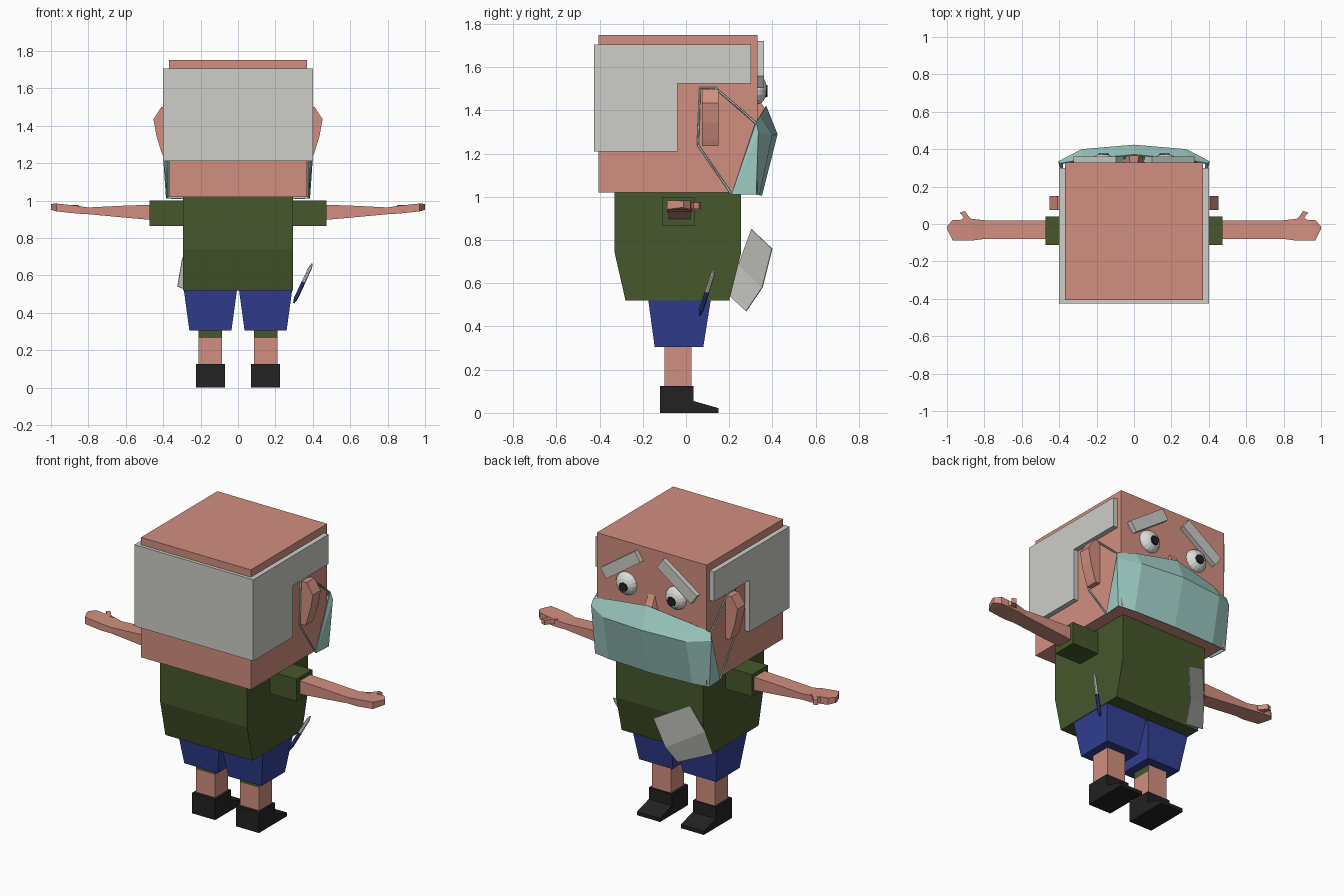
import bpy, bmesh, math
from mathutils import Vector, Matrix

if "Cube" in bpy.data.objects:
    bpy.data.objects.remove(bpy.data.objects["Cube"])


def mat(name, r, g, b):
    m = bpy.data.materials.new(name)
    m.diffuse_color = (r, g, b, 1)
    m.use_nodes = True
    m.node_tree.nodes["Principled BSDF"].inputs["Base Color"].default_value = m.diffuse_color
    return m


SKIN = mat("skin", 0.645, 0.275, 0.216)
GREY = mat("grey", 0.61, 0.61, 0.58)
GREEN = mat("green", 0.062, 0.095, 0.025)
BLUE = mat("blue", 0.032, 0.050, 0.29)
BLACK = mat("black", 0.016, 0.016, 0.016)
TEAL = mat("teal", 0.36, 0.63, 0.58)
WHITE = mat("white", 0.72, 0.72, 0.70)


def make(name, bm, *mats, fix=True):
    if fix:
        bmesh.ops.recalc_face_normals(bm, faces=bm.faces[:])
    me = bpy.data.meshes.new(name)
    bm.to_mesh(me)
    bm.free()
    for m in mats:
        me.materials.append(m)
    ob = bpy.data.objects.new(name, me)
    bpy.context.collection.objects.link(ob)
    return ob


def loft(name, rings, *mats):
    """Join equal-length rings of points and cap both ends."""
    bm = bmesh.new()
    vs = [[bm.verts.new(p) for p in r] for r in rings]
    n = len(vs[0])
    for a, b in zip(vs, vs[1:]):
        for i in range(n):
            j = (i + 1) % n
            bm.faces.new((a[i], a[j], b[j], b[i]))
    bm.faces.new(vs[0])
    bm.faces.new(vs[-1])
    return make(name, bm, *mats)


def rect(x0, x1, y0, y1, z):
    return [(x0, y0, z), (x1, y0, z), (x1, y1, z), (x0, y1, z)]


def box(name, x, y, z, m):
    return loft(name, [rect(*x, *y, z[0]), rect(*x, *y, z[1])], m)


def slab_x(name, yz, x0, x1, m):
    """Side profile (y, z) extruded along x."""
    return loft(name, [[(x, y, z) for y, z in yz] for x in (x0, x1)], m)


def rod(name, a, b, r0, r1, m, sides=8):
    a, b = Vector(a), Vector(b)
    d = b - a
    bm = bmesh.new()
    bmesh.ops.create_cone(bm, cap_ends=True, segments=sides, radius1=r0, radius2=r1, depth=d.length,
                          matrix=Matrix.Translation((a + b) / 2) @ d.to_track_quat('Z', 'Y').to_matrix().to_4x4())
    return make(name, bm, m)


# Head, hair and torso
box("head", (-0.37, 0.37), (-0.405, 0.33), (1.02, 1.75), SKIN)
box("hair_back", (-0.40, 0.40), (-0.425, -0.40), (1.21, 1.705), GREY)
loft("torso", [rect(-0.293, 0.293, -0.28, 0.20, 0.52), rect(-0.293, 0.293, -0.33, 0.255, 0.74),
               rect(-0.293, 0.293, -0.33, 0.255, 1.02)], GREEN)

# Nose wedge
bm = bmesh.new()
for p in [(-0.02, 0.32, 1.49), (0.02, 0.32, 1.49), (-0.06, 0.32, 1.33), (0.06, 0.32, 1.33),
          (-0.03, 0.39, 1.36), (0.03, 0.39, 1.36)]:
    bm.verts.new(p)
bmesh.ops.convex_hull(bm, input=bm.verts[:])
make("nose", bm, SKIN)

for s, side in ((-1, "left"), (1, "right")):
    # Side hair and ear
    slab_x("hair_" + side, [(-0.42, 1.21), (-0.04, 1.21), (-0.04, 1.525), (0.30, 1.525),
                            (0.30, 1.705), (-0.42, 1.705)], s * 0.36, s * 0.40, GREY)
    ear = [(0.36, 1.50), (0.41, 1.50), (0.452, 1.435), (0.436, 1.345), (0.41, 1.26), (0.40, 1.235), (0.36, 1.235)]
    loft("ear_" + side, [[(s * x, y, z) for x, z in ear] for y in (0.075, 0.15)], SKIN)

    # Eye with a dark pupil disc
    bm = bmesh.new()
    bmesh.ops.create_uvsphere(bm, u_segments=16, v_segments=10, radius=1,
                              matrix=Matrix.Translation((s * 0.167, 0.325, 1.497)) @
                              Matrix.Diagonal((0.07, 0.05, 0.07, 1)) @ Matrix.Rotation(math.pi / 2, 4, 'X'))
    make("eye_" + side, bm, WHITE)
    rod("pupil_" + side, (s * 0.163, 0.368, 1.49), (s * 0.163, 0.377, 1.49), 0.029, 0.027, BLACK)

    # Slanted eyebrow
    bm = bmesh.new()
    bmesh.ops.create_cube(bm, size=1, matrix=Matrix.Translation((s * 0.19, 0.34, 1.612)) @
                          Matrix.Rotation(s * math.radians(35), 4, 'Y') @ Matrix.Diagonal((0.28, 0.04, 0.07, 1)))
    make("eyebrow_" + side, bm, GREY)

    # Mask strap around the ear
    cu = bpy.data.curves.new("strap_" + side, 'CURVE')
    cu.dimensions = '3D'
    cu.bevel_depth = 0.005
    cu.bevel_resolution = 0
    sp = cu.splines.new('POLY')
    pts = [(0.39, 0.325, 1.34), (0.377, 0.135, 1.505), (0.377, 0.065, 1.505), (0.377, 0.055, 1.24), (0.377, 0.21, 1.015)]
    sp.points.add(len(pts) - 1)
    for q, p in zip(sp.points, pts):
        q.co = (s * p[0], p[1], p[2], 1)
    cu.materials.append(TEAL)
    bpy.context.collection.objects.link(bpy.data.objects.new("strap_" + side, cu))

    # Sleeve, arm with hand, and thumb
    box("sleeve_" + side, (s * 0.28, s * 0.473), (-0.112, 0.04), (0.865, 1.0), GREEN)
    arm = [(0.45, -0.08, 0.02, 0.895, 0.978), (0.62, -0.08, 0.02, 0.91, 0.972), (0.80, -0.08, 0.02, 0.927, 0.963),
           (0.86, -0.088, 0.027, 0.93, 0.972), (0.97, -0.088, 0.02, 0.942, 0.984), (1.0, -0.025, -0.012, 0.95, 0.982)]
    loft("arm_" + side, [[(s * x, a, c), (s * x, b, c), (s * x, b, d), (s * x, a, d)]
                         for x, a, b, c, d in arm], SKIN)
    thumb = [(0.85, 0.015), (0.93, 0.015), (0.91, 0.035), (0.932, 0.06), (0.905, 0.07), (0.88, 0.035)]
    loft("thumb_" + side, [[(s * x, y, z) for x, y in thumb] for z in (0.945, 0.975)], SKIN)

    # Shorts leg
    loft("shorts_" + side, [rect(s * 0.035, s * 0.26, -0.145, 0.08, 0.305),
                            rect(s * 0.005, s * 0.29, -0.175, 0.115, 0.525)], BLUE)

    # Leg with a green patch at the top of the back and inner faces
    leg = loft("leg_" + side, [rect(s * 0.085, s * 0.212, -0.10, 0.025, z) for z in (0.10, 0.265, 0.32)], SKIN, GREEN)
    for p in leg.data.polygons:
        if p.center.z > 0.27 and (p.normal.y < -0.5 or p.normal.x * s < -0.5):
            p.material_index = 1

    # Shoe
    slab_x("shoe_" + side, [(-0.12, 0), (0.15, 0), (0.15, 0.022), (0.035, 0.055), (0.035, 0.125), (-0.12, 0.125)],
           s * 0.07, s * 0.225, BLACK)

# Face mask: three rows across five columns, plus side flaps
rows = [[(0.395, 0.325, 1.345), (0.28, 0.345, 1.375), (0, 0.372, 1.42)],
        [(0.405, 0.335, 1.30), (0.28, 0.40, 1.285), (0, 0.424, 1.29)],
        [(0.385, 0.325, 1.01), (0.28, 0.34, 1.008), (0, 0.352, 1.005)]]
bm = bmesh.new()
for s in (-1, 1):
    g = [[bm.verts.new((s * x, y, z)) for x, y, z in r] for r in rows]
    for a, b in zip(g, g[1:]):
        for i in range(2):
            bm.faces.new((a[i], a[i + 1], b[i + 1], b[i]))
    flap = bm.verts.new((s * 0.378, 0.21, 1.01))
    bm.faces.new((g[0][0], g[1][0], flap))
    bm.faces.new((g[1][0], g[2][0], flap))
bmesh.ops.remove_doubles(bm, verts=bm.verts[:], dist=0.0005)
mask = make("face_mask", bm, TEAL)
mod = mask.modifiers.new("thickness", 'SOLIDIFY')
mod.thickness = 0.006

# Folded paper sheet at the front of the torso
bm = bmesh.new()
v = [bm.verts.new(p) for p in [(-0.24, 0.305, 0.85), (-0.06, 0.40, 0.76), (-0.30, 0.245, 0.685),
                               (-0.11, 0.355, 0.58), (-0.325, 0.205, 0.54), (-0.14, 0.28, 0.47)]]
bm.faces.new((v[0], v[1], v[3], v[2]))
bm.faces.new((v[2], v[3], v[5], v[4]))
paper = make("paper", bm, GREY)
paper.modifiers.new("thickness", 'SOLIDIFY').thickness = 0.004

# Pen: tip, barrel and pale upper half
lo, hi = Vector((0.298, 0.063, 0.452)), Vector((0.396, 0.13, 0.662))
rod("pen_tip", lo, lo.lerp(hi, 0.12), 0.004, 0.011, BLUE)
rod("pen_barrel", lo.lerp(hi, 0.12), lo.lerp(hi, 0.52), 0.011, 0.011, BLUE)
rod("pen_top", lo.lerp(hi, 0.52), lo.lerp(hi, 0.9), 0.011, 0.010, WHITE)
rod("pen_end", lo.lerp(hi, 0.9), hi, 0.010, 0.004, WHITE)
